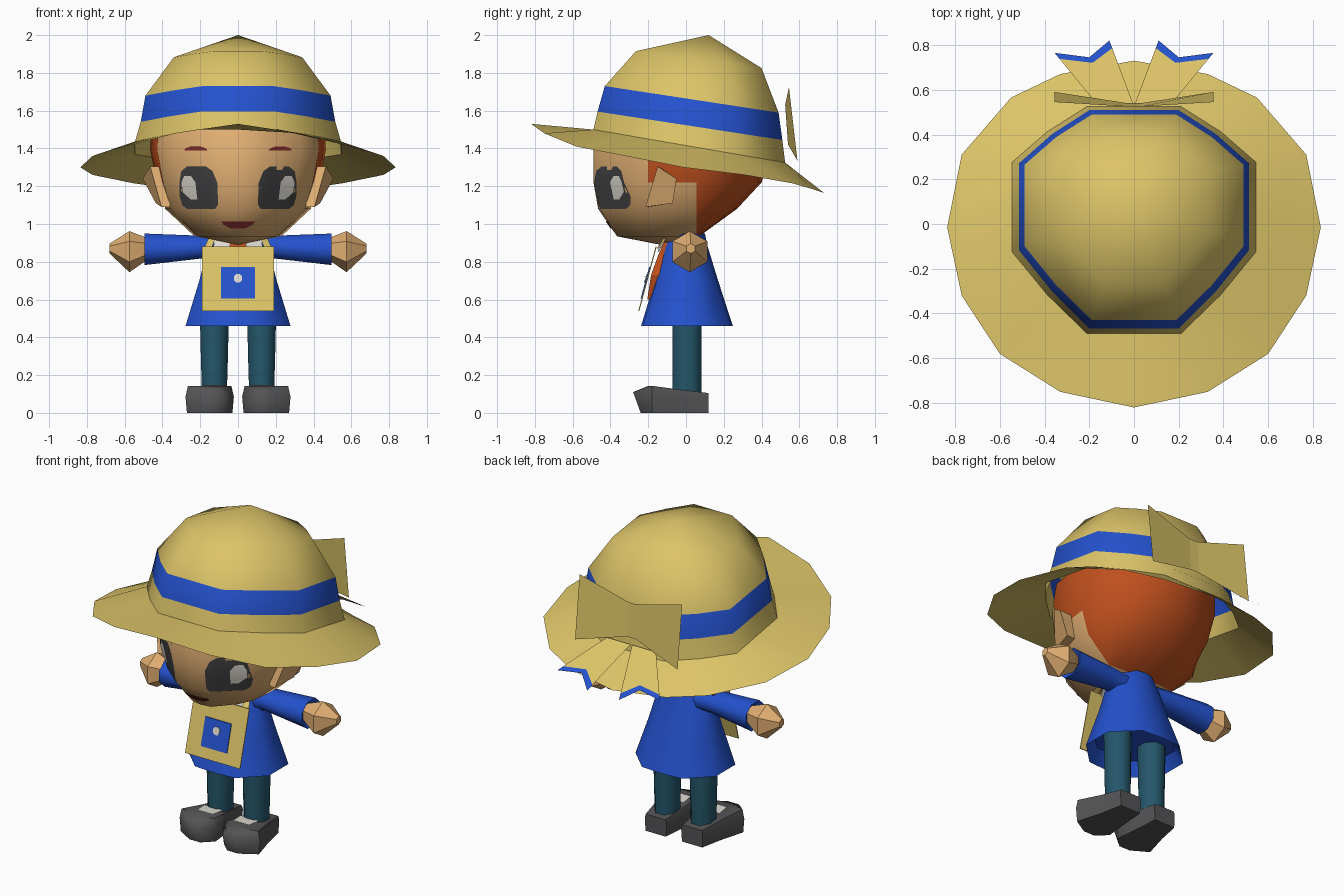
import bpy, bmesh, math
from mathutils import Vector
from mathutils.bvhtree import BVHTree

if "Cube" in bpy.data.objects:
    bpy.data.objects.remove(bpy.data.objects["Cube"])


def lin(c):
    c /= 255
    return c / 12.92 if c < 0.04045 else ((c + 0.055) / 1.055) ** 2.4


def material(name, r, g, b):
    m = bpy.data.materials.new(name)
    m.diffuse_color = (lin(r), lin(g), lin(b), 1)
    m.use_nodes = True
    m.node_tree.nodes["Principled BSDF"].inputs["Base Color"].default_value = m.diffuse_color
    return m


STRAW = material("straw yellow", 220, 196, 104)
BLUE = material("cloth blue", 36, 82, 206)
SKIN = material("skin", 224, 174, 114)
HAIR = material("red hair", 192, 80, 30)
TEAL = material("trouser teal", 36, 86, 106)
SHOE = material("shoe grey", 84, 84, 86)
DARK = material("eye grey", 66, 66, 68)
WHITE = material("off white", 222, 218, 208)
MOUTH = material("mouth maroon", 120, 40, 40)


def loft(name, rows, mats, rule=None, closed=True, caps=False, face=None, smooth=True):
    """Skin rows of points; rule(row, column) picks the material slot."""
    bm = bmesh.new()
    grid = [[bm.verts.new(p) for p in row] for row in rows]
    n = len(rows[0])
    for j in range(len(rows) - 1):
        for i in range(n if closed else n - 1):
            k = (i + 1) % n
            f = bm.faces.new((grid[j][i], grid[j][k], grid[j + 1][k], grid[j + 1][i]))
            f.material_index = rule(j, i) if rule else 0
            f.smooth = smooth
    if caps:
        for row in (grid[0], grid[-1]):
            bm.faces.new(row)
    bmesh.ops.remove_doubles(bm, verts=bm.verts, dist=0.0005)
    bmesh.ops.recalc_face_normals(bm, faces=bm.faces)
    bm.normal_update()
    if face and sum((f.normal * f.calc_area() for f in bm.faces), Vector()).dot(Vector(face)) < 0:
        bmesh.ops.reverse_faces(bm, faces=bm.faces)
    me = bpy.data.meshes.new(name)
    bm.to_mesh(me)
    bm.free()
    for m in mats:
        me.materials.append(m)
    ob = bpy.data.objects.new(name, me)
    bpy.context.collection.objects.link(ob)
    if smooth:
        bpy.ops.object.select_all(action='DESELECT')
        ob.select_set(True)
        bpy.context.view_layer.objects.active = ob
        bpy.ops.object.shade_smooth_by_angle(angle=math.radians(50))
    return ob


def mirrored(half):
    """Close a half outline that starts and ends on x = 0."""
    return half + [(-p[0],) + tuple(p[1:]) for p in reversed(half[1:-1])]


def flip(rows, s):
    return [[(s * x, y, z) for x, y, z in row] for row in rows]


SIDES = ((1, "left"), (-1, "right"))


# Hat crown: tilted eight-sided rings, each side split in two
def hat_ring(w, f, b, zf, zb):
    at = lambda t: f + t * (b - f)
    half = [(0, f), (.385 * w, f), (.71 * w, at(.17)), (w, at(.36)), (w, at(.56)),
            (w, at(.755)), (.71 * w, at(.89)), (.385 * w, b), (0, b)]
    return mirrored([(x, y, zf + (zb - zf) * (y - f) / (b - f)) for x, y in half])


base = hat_ring(.545, -.49, .525, 1.50, 1.325)
loft("hat_crown", [base, hat_ring(.515, -.468, .51, 1.595, 1.445),
                   hat_ring(.49, -.43, .49, 1.73, 1.59),
                   hat_ring(.34, -.265, .40, 1.915, 1.825), [(0, .12, 2.0)] * 16],
     [STRAW, BLUE], rule=lambda j, i: 1 if j == 1 else 0, face=(0, 0, 1))

# Hat brim: drooping at the sides and back
brim = mirrored([(0, -.82, 1.53), (.33, -.75, 1.48), (.60, -.58, 1.41), (.77, -.32, 1.36),
                 (.835, -.015, 1.30), (.77, .31, 1.26), (.55, .565, 1.215),
                 (.33, .67, 1.185), (0, .73, 1.165)])
loft("hat_brim", [base, brim], [STRAW], face=(0, 0, 1))

# Bow and ribbon tails at the back of the hat
loft("hat_bow", [[(-.355, .545, 1.725), (-.03, .525, 1.63), (.03, .525, 1.63), (.355, .545, 1.725)],
                 [(-.355, .59, 1.335), (-.03, .54, 1.42), (.03, .54, 1.42), (.355, .59, 1.335)]],
     [STRAW], closed=False, face=(0, 1, 0), smooth=False)
for s, side in SIDES:
    inner = [(.17, .54), (.08, .54), (.005, .54)]
    outer = [(.355, .765), (.2, .745), (.11, .82)]
    rows = []
    for t in (0, .88, 1):
        pts = [(a[0] + t * (b[0] - a[0]), a[1] + t * (b[1] - a[1])) for a, b in zip(inner, outer)]
        rows.append([(x, y, 1.37 - .75 * (y - .55)) for x, y in pts])
    loft(side + "_ribbon_tail", flip(rows, s), [STRAW, BLUE], rule=lambda j, i: j,
         closed=False, face=(0, 0, 1), smooth=False)


# Head: face at the front, hair at the back and above the ears
def head_ring(z, w, f, b):
    return mirrored([(0, f, z), (.28 * w, f + .01, z), (.72 * w, .66 * f, z), (.92 * w, .41 * f, z),
                     (w, .055, z), (.8 * w, max(.6 * b, .06), z), (.4 * w, .95 * b, z), (0, b, z)])


head = loft("head", [[(0, -.135, .89)] * 14, head_ring(.935, .23, -.365, .07),
                     head_ring(1.08, .385, -.465, .27), head_ring(1.22, .43, -.49, .40),
                     head_ring(1.39, .465, -.49, .45), head_ring(1.50, .46, -.44, .46),
                     [(0, 0, 1.6)] * 14], [SKIN, HAIR],
            rule=lambda j, i: int(j > 0 and (4 <= i <= 9 or (j > 2 and i in (3, 10)))))

# Ears
for s, side in SIDES:
    rim = [(.465, -.15, 1.305), (.505, -.05, 1.24), (.435, -.07, 1.11), (.405, -.215, 1.09)]
    root = [(.36, y * .9 - .01, z) for x, y, z in rim]
    loft(side + "_ear", flip([root, rim], s), [SKIN], caps=True, smooth=False)

# Painted face details laid on the head surface
me = head.data
tree = BVHTree.FromPolygons([v.co for v in me.vertices], [tuple(p.vertices) for p in me.polygons])


def decal(name, spans, mat, lift):
    rows = []
    for z, x0, x1 in spans:
        row = []
        for c in range(9):
            x = x0 + (x1 - x0) * c / 8
            hit = tree.ray_cast(Vector((x, -2, z)), Vector((0, 1, 0)))[0]
            row.append((x, hit.y - lift, z))
        rows.append(row)
    loft(name, rows, [mat], closed=False, face=(0, -1, 0))


for s, side in SIDES:
    def spans(rows):
        return [(z, s * a, s * b) for z, a, b in rows]
    decal(side + "_eye", spans([(1.305, .17, .27), (1.28, .135, .30), (1.22, .11, .31),
                                (1.15, .107, .31), (1.10, .107, .295), (1.08, .12, .27)]), DARK, .005)
    decal(side + "_eye_shine", spans([(1.255, .25, .285), (1.22, .225, .30), (1.17, .22, .295),
                                      (1.13, .215, .25)]), WHITE, .009)
    decal(side + "_brow", spans([(1.41, .20, .25), (1.40, .17, .28), (1.388, .16, .285)]), MOUTH, .005)
decal("mouth", [(1.012, -.09, .09), (.995, -.075, .075), (.975, -.035, .035)], MOUTH, .006)


# Coat: flared, with a recessed underside
def coat_ring(z, w, f, b):
    m = (f + b) / 2
    return mirrored([(0, f, z), (.5 * w, f + .01, z), (w, m + .4 * (f - m), z),
                     (w, m + .4 * (b - m), z), (.5 * w, b - .01, z), (0, b, z)])


loft("coat", [[(0, 0, .54)] * 10, coat_ring(.54, .24, -.19, .19), coat_ring(.46, .278, -.238, .248),
              coat_ring(.70, .205, -.165, .17), coat_ring(.88, .16, -.115, .115),
              coat_ring(.95, .11, -.09, .10)], [BLUE])
loft("neck", [[(r * math.cos(a), .0 + r * math.sin(a), z)
               for a in [k * math.pi / 4 for k in range(8)]]
              for r, z in ((.1, .86), (.09, 1.0))], [SKIN])

# White collar flaps, shoulder straps and red scarf
for s, side in SIDES:
    loft(side + "_collar", flip([[(.03, -.125, .95), (.125, -.09, .95)],
                                 [(.05, -.15, .85), (.13, -.14, .86)]], s),
         [WHITE], closed=False, face=(0, -1, 0), smooth=False)
    loft(side + "_strap", flip([[(.11, -.10, .955), (.145, -.08, .95)],
                                [(.14, -.155, .87), (.18, -.15, .87)]], s),
         [STRAW], closed=False, face=(0, -1, 0), smooth=False)
loft("scarf", [[(x, y, z) for x, y in ((-w, f), (w, f), (w + .03, -.10), (-w - .03, -.10))]
               for z, w, f in ((.60, .05, -.205), (.73, .09, -.185), (.84, .06, -.145), (.94, .03, -.10))],
     [HAIR], caps=True, smooth=False)


# Chest bag: thin leaning panel with a badge
def bag_y(z):
    return -.155 - .27 * (.88 - z)


def panel(name, w, z0, z1, mat, lift, chamfer=0):
    c = chamfer
    front = [(-w + c, z0), (w - c, z0), (w, z0 + c), (w, z1 - c),
             (w - c, z1), (-w + c, z1), (-w, z1 - c), (-w, z0 + c)]
    if not c:
        front = front[0:2] + front[3:4] + front[6:7]
    loft(name, [[(x, bag_y(z) - d, z) for x, z in front] for d in (lift, lift + .006)],
         [mat], caps=True, smooth=False)


panel("chest_bag", .19, .54, .88, STRAW, 0)
panel("bag_badge", .09, .605, .772, BLUE, .005)
panel("badge_mark", .022, .69, .735, WHITE, .010, .012)


# Arms and hands
def arm_ring(x, z0, z1, y0, y1, n=8):
    return [(x, (y0 + y1) / 2 + (y1 - y0) / 2 * math.cos(a) * 1.05,
             (z0 + z1) / 2 + (z1 - z0) / 2 * math.sin(a) * 1.05)
            for a in [(k + .5) * 2 * math.pi / n for k in range(n)]]


for s, side in SIDES:
    loft(side + "_sleeve", flip([arm_ring(.06, .80, .93, -.07, .08), arm_ring(.20, .815, .94, -.06, .09),
                                 arm_ring(.495, .78, .952, -.075, .115),
                                 arm_ring(.47, .82, .92, -.03, .07)], s), [BLUE])
    loft(side + "_hand", flip([arm_ring(.46, .82, .92, -.03, .07, 6), arm_ring(.50, .80, .93, -.05, .09, 6),
                               arm_ring(.575, .75, .957, -.082, .122, 6),
                               arm_ring(.68, .845, .895, 0, .05, 6)], s),
         [SKIN], caps=True, smooth=False)

    # Legs, socks and shoes
    loft(side + "_leg", flip([[(.125 + w * 1.05 * math.cos(a), .005 + .08 * 1.05 * math.sin(a), z)
                               for a in [(k + .5) * math.pi / 4 for k in range(8)]]
                              for z, w in ((.10, .068), (.30, .074), (.56, .08))], s), [TEAL])
    loft(side + "_sock", flip([[(.07, -.15, .147), (.18, -.15, .147)],
                               [(.06, -.06, .142), (.19, -.06, .142)]], s),
         [WHITE], closed=False, face=(0, 0, 1), smooth=False)
    outline = [(.05, .12), (.035, -.06), (.022, -.18), (.09, -.28), (.17, -.28),
               (.278, -.18), (.23, -.02), (.20, .12)]
    sole = [(.15 + .94 * (x - .15), max(y, -.24), 0) for x, y in outline]
    edge = [(x, y, .11 if y < -.2 else .085) for x, y in outline]
    top = [(.15 + .9 * (x - .15), max(y, -.2), .143 if y < -.1 else .105 + .12 * (.12 - y))
           for x, y in outline]
    loft(side + "_shoe", flip([sole, edge, top], s), [SHOE], caps=True)
